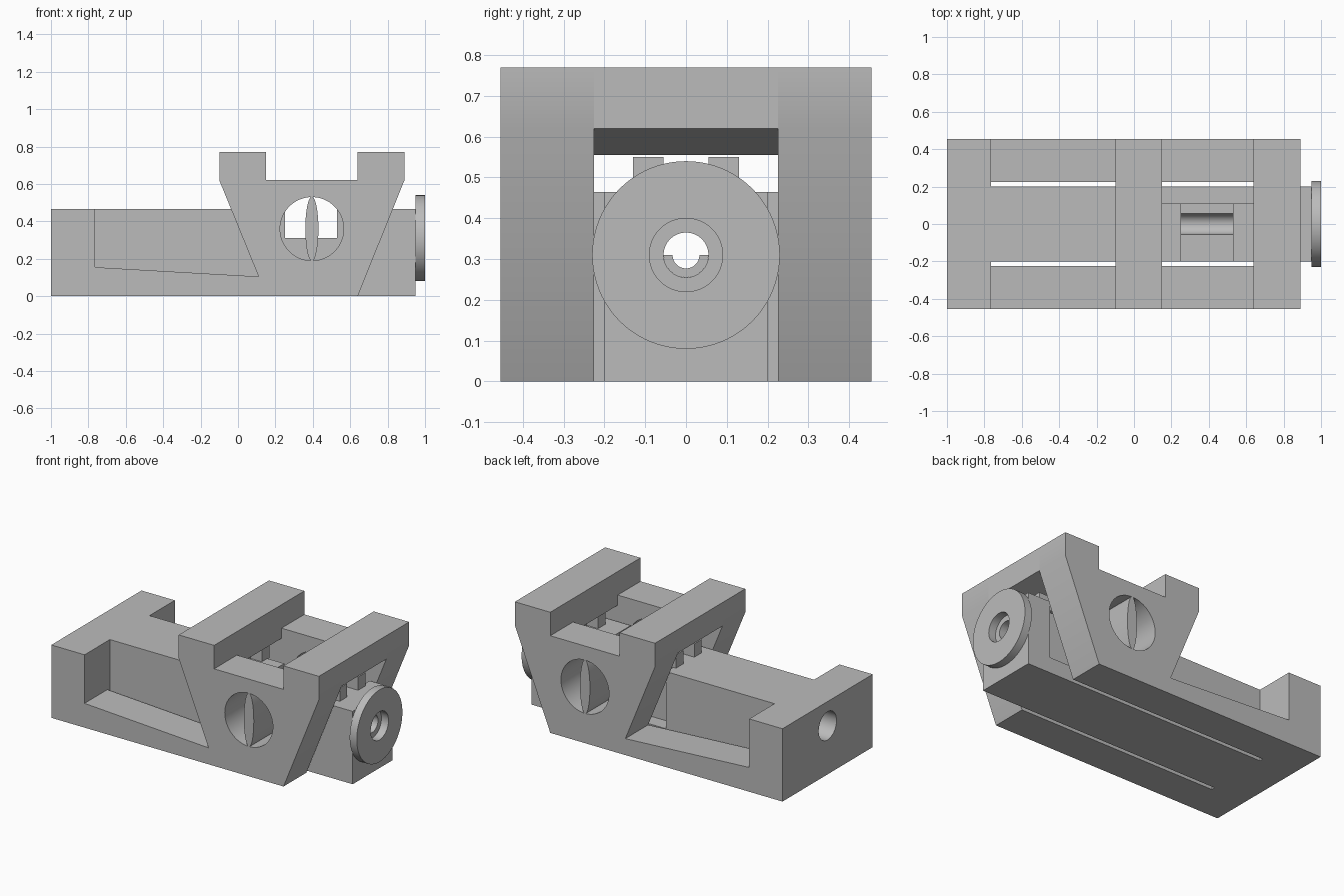
import bpy
import bmesh
import math
from mathutils import Matrix, Vector

if "Cube" in bpy.data.objects:
    bpy.data.objects.remove(bpy.data.objects["Cube"], do_unlink=True)

metal = bpy.data.materials.new("plain grey")
metal.use_nodes = True
grey = (0.5, 0.5, 0.5, 1)
metal.diffuse_color = grey
metal.node_tree.nodes["Principled BSDF"].inputs["Base Color"].default_value = grey


def finish(name, bm):
    bmesh.ops.recalc_face_normals(bm, faces=bm.faces)
    mesh = bpy.data.meshes.new(name)
    bm.to_mesh(mesh)
    bm.free()
    mesh.materials.append(metal)
    obj = bpy.data.objects.new(name, mesh)
    bpy.context.collection.objects.link(obj)
    return obj


def prism(name, profile, y0, y1):
    """Extrude an x-z outline along y."""
    bm = bmesh.new()
    face = bm.faces.new([bm.verts.new((x, y0, z)) for x, z in profile])
    side = bmesh.ops.extrude_face_region(bm, geom=[face])["geom"]
    verts = [v for v in side if isinstance(v, bmesh.types.BMVert)]
    bmesh.ops.translate(bm, verts=verts, vec=(0, y1 - y0, 0))
    return finish(name, bm)


def box(name, x0, x1, y0, y1, z0, z1):
    return prism(name, [(x0, z0), (x1, z0), (x1, z1), (x0, z1)], y0, y1)


def rod(name, axis, radius, start, end, segments=64):
    """Cylinder along an axis between two points."""
    start, end = Vector(start), Vector(end)
    turn = Matrix.Rotation(math.pi / 2, 4, "Y" if axis == "X" else "X")
    bm = bmesh.new()
    bmesh.ops.create_cone(bm, cap_ends=True, segments=segments, radius1=radius,
                          radius2=radius, depth=(end - start).length,
                          matrix=Matrix.Translation((start + end) / 2) @ turn)
    return finish(name, bm)


def cut(obj, cutters):
    """Subtract the cutters, apply, and remove them."""
    for c in cutters:
        c.hide_render = True
        mod = obj.modifiers.new("cut", "BOOLEAN")
        mod.operation = "DIFFERENCE"
        mod.solver = "EXACT"
        mod.object = c
    graph = bpy.context.evaluated_depsgraph_get()
    mesh = bpy.data.meshes.new_from_object(obj.evaluated_get(graph))
    obj.modifiers.clear()
    obj.data = mesh
    for c in cutters:
        bpy.data.objects.remove(c, do_unlink=True)


def smooth(obj):
    bpy.ops.object.select_all(action="DESELECT")
    obj.select_set(True)
    bpy.context.view_layer.objects.active = obj
    bpy.ops.object.shade_smooth_by_angle(angle=math.radians(30))


MID = 0.395      # centre of the jaws in x
AXIS = 0.31      # height of the long bore
INNER, OUTER = 0.225, 0.455

# Side cheeks: low sloping rail, flared upright and two raised jaw ends
cheek = [(-0.765, 0), (0.64, 0), (0.89, 0.62), (0.89, 0.77), (0.64, 0.77),
         (0.64, 0.62), (0.15, 0.62), (0.15, 0.77), (-0.1, 0.77), (-0.1, 0.62),
         (0.11, 0.105), (-0.765, 0.155)]
rib = [(MID + 0.035 * math.cos(a), 0.36 + 0.172 * math.sin(a))
       for a in (math.tau * i / 48 for i in range(48))]
for side, s in (("right", -1), ("left", 1)):
    y0, y1 = sorted((s * INNER, s * OUTER))
    plate = prism(side + "_cheek", cheek, y0, y1)
    cut(plate, [rod("hole", "Y", 0.17, (MID, y0 - 0.1, 0.36), (MID, y1 + 0.1, 0.36))])
    smooth(plate)
    smooth(prism(side + "_hole_rib", rib, y0, y1))
    y0, y1 = sorted((s * 0.2, s * OUTER))
    box(side + "_end_block", -1, -0.765, y0, y1, 0, 0.465)

# Jaw bars bridging the cheeks, with sloping undersides
for name, s in (("rear_jaw", -1), ("knob_jaw", 1)):
    outline = [(0.245, 0.555), (0.495, 0.62), (0.495, 0.77), (0.245, 0.77)]
    prism(name, [(MID + s * x, z) for x, z in outline], -INNER, INNER)

# Central beam with bore, top slot and side pocket
beam = box("center_beam", -1, 0.95, -0.2, 0.2, 0, 0.465)
cut(beam, [
    rod("bore", "X", 0.055, (-1.1, 0, AXIS), (1.1, 0, AXIS)),
    rod("counterbore", "X", 0.09, (-1.1, 0, AXIS), (-0.75, 0, AXIS)),
    box("slot", 0.25, 0.53, -0.3, 0.15, AXIS, 0.6),
    box("pocket", 0, 0.79, 0.11, 0.3, 0.1, 0.6),
])
smooth(beam)

# Half ring seated in the lower part of the bore
arc = [math.pi * (1 + i / 16) for i in range(17)]
ring = [(0.055, a) for a in arc] + [(0.033, a) for a in reversed(arc)]
seat = prism("bore_seat", [(r * math.cos(a), r * math.sin(a)) for r, a in ring], 0, 0.2)
seat.data.transform(Matrix.Translation((0.25, 0, AXIS)) @ Matrix.Rotation(math.pi / 2, 4, "Z"))
smooth(seat)

# Small lugs standing on the beam below each jaw
for end, x0, x1 in (("rear", -0.02, 0.13), ("knob", 0.66, 0.81)):
    for side, s in (("right", -1), ("left", 1)):
        y0, y1 = sorted((s * 0.055, s * 0.13))
        box(f"{end}_{side}_lug", x0, x1, y0, y1, 0.46, 0.55)

# Round knob on the end of the beam
knob = rod("end_knob", "X", 0.23, (0.95, 0, AXIS), (1, 0, AXIS), 96)
cut(knob, [rod("knob_hole", "X", 0.09, (0.9, 0, AXIS), (1.1, 0, AXIS))])
smooth(knob)
